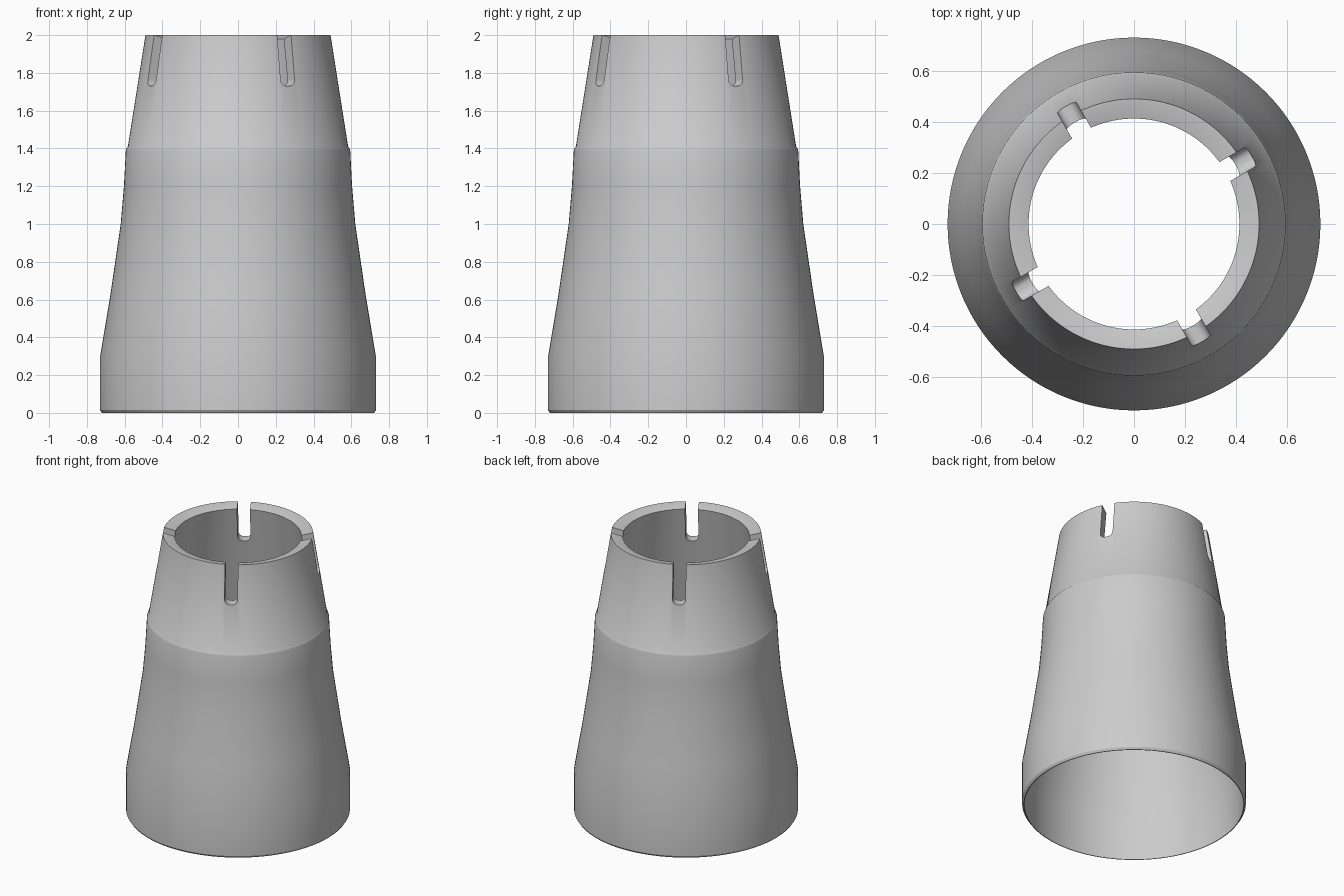
import bpy, bmesh
from math import radians, pi
from mathutils import Matrix, Vector

if "Cube" in bpy.data.objects:
    bpy.data.objects.remove(bpy.data.objects["Cube"], do_unlink=True)

SEGMENTS = 128

grey = bpy.data.materials.new("light_grey")
grey.use_nodes = True
colour = (0.6, 0.6, 0.6, 1)
grey.diffuse_color = colour
grey.node_tree.nodes["Principled BSDF"].inputs["Base Color"].default_value = colour


def make_object(name, bm):
    bmesh.ops.recalc_face_normals(bm, faces=bm.faces)
    mesh = bpy.data.meshes.new(name)
    bm.to_mesh(mesh)
    bm.free()
    mesh.materials.append(grey)
    obj = bpy.data.objects.new(name, mesh)
    bpy.context.collection.objects.link(obj)
    return obj


# Closed wall section (radius, height): outside going up, then inside going down
outside = [(0.72, 0), (0.73, 0.015), (0.73, 0.3), (0.675, 0.63), (0.621, 1.0),
           (0.604, 1.2), (0.594, 1.39), (0.591, 1.4), (0.583, 1.41), (0.49, 2.0)]
inside = [(0.483, 2.0), (0.413, 1.98), (0.46, 1.73), (0.525, 1.4),
          (0.6, 1.0), (0.655, 0.63), (0.715, 0.3), (0.715, 0)]

bm = bmesh.new()
ring = [bm.verts.new((r, 0, z)) for r, z in outside + inside]
edges = [bm.edges.new((a, b)) for a, b in zip(ring, ring[1:] + ring[:1])]
bmesh.ops.spin(bm, geom=ring + edges, cent=(0, 0, 0), axis=(0, 0, 1),
               angle=2 * pi, steps=SEGMENTS, use_merge=True)
bmesh.ops.remove_doubles(bm, verts=bm.verts, dist=0.0001)
sleeve = make_object("tapered_sleeve", bm)

# Four round-bottomed slots in the top rim
bm = bmesh.new()
for i in range(4):
    turn = Matrix.Rotation(radians(30 + 90 * i), 4, "Z")
    place = turn @ Matrix.Translation((0.5, 0, 1.93)) @ Matrix.Diagonal((0.3, 0.085, 0.4, 1))
    verts = bmesh.ops.create_cube(bm, size=1, matrix=place)["verts"]
    radial = turn @ Vector((1, 0, 0))
    floor_edges = [e for e in {e for v in verts for e in v.link_edges}
                   if all(v.co.z < 1.8 for v in e.verts)
                   and abs((e.verts[0].co - e.verts[1].co).normalized().dot(radial)) > 0.9]
    bmesh.ops.bevel(bm, geom=floor_edges, offset=0.035, segments=6,
                    profile=0.5, affect="EDGES")
cutter = make_object("slot_cutter", bm)
cutter.hide_render = True

cut = sleeve.modifiers.new("slots", "BOOLEAN")
cut.operation = "DIFFERENCE"
cut.solver = "EXACT"
cut.object = cutter

bpy.ops.object.select_all(action="DESELECT")
sleeve.select_set(True)
bpy.context.view_layer.objects.active = sleeve
bpy.ops.object.modifier_apply(modifier=cut.name)
bpy.data.objects.remove(cutter, do_unlink=True)
bpy.ops.object.shade_smooth_by_angle(angle=radians(30))
